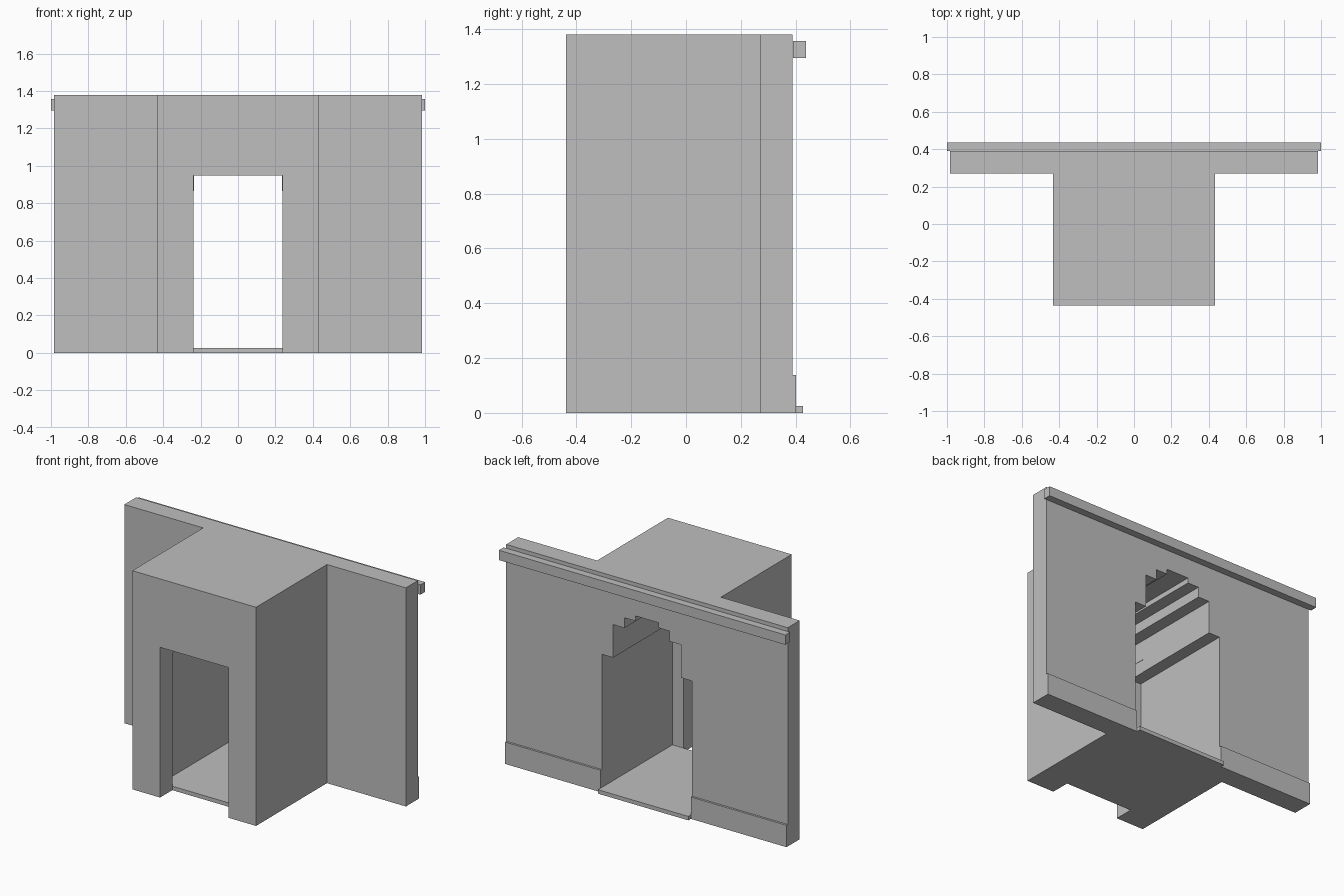
import bpy, bmesh, math
from mathutils import Vector

if "Cube" in bpy.data.objects:
    bpy.data.objects.remove(bpy.data.objects["Cube"])

H = 1.38            # wall height
WX = 0.983          # wall half width
BX = 0.432          # porch block half width
FRONT, WALL, BACK = -0.437, 0.27, 0.389
INNER = -0.315      # inner face of the front doorway wall
R, SPRING, STEPS = 0.315, 0.865, 4   # stepped vault

plaster = bpy.data.materials.new("plain_grey")
plaster.diffuse_color = (0.52, 0.52, 0.52, 1)
plaster.use_nodes = True
plaster.node_tree.nodes["Principled BSDF"].inputs["Base Color"].default_value = plaster.diffuse_color


def prism(name, pts, offset):
    """Extrude a closed outline of 3D points along an offset."""
    bm = bmesh.new()
    face = bm.faces.new([bm.verts.new(p) for p in pts])
    ext = bmesh.ops.extrude_face_region(bm, geom=[face])["geom"]
    bmesh.ops.translate(bm, vec=Vector(offset),
                        verts=[g for g in ext if isinstance(g, bmesh.types.BMVert)])
    bmesh.ops.recalc_face_normals(bm, faces=bm.faces)
    me = bpy.data.meshes.new(name)
    bm.to_mesh(me)
    bm.free()
    me.materials.append(plaster)
    ob = bpy.data.objects.new(name, me)
    bpy.context.collection.objects.link(ob)
    return ob


def box(name, x0, x1, y0, y1, z0, z1):
    return prism(name, [(x0, y0, z0), (x1, y0, z0), (x1, y1, z0), (x0, y1, z0)],
                 (0, 0, z1 - z0))


# Wall and porch block: one T-shaped plan
half = [(BX, FRONT), (BX, WALL), (WX, WALL), (WX, BACK)]
plan = half + [(-x, y) for x, y in reversed(half)]
body = prism("wall_and_porch", [(x, y, 0) for x, y in plan], (0, 0, H))

# Cutter for the passage with its stepped vault
side = [(R, -0.1), (R, SPRING)]
for i in range(STEPS - 1, 0, -1):
    x = R * i / STEPS
    z = SPRING + math.sqrt(R * R - x * x)
    side += [(x, side[-1][1]), (x, z)]
outline = side + [(-x, z) for x, z in reversed(side)]
passage = prism("passage_cutter", [(x, INNER, z) for x, z in outline], (0, 1, 0))

# Cutter for the front doorway
doorway = box("doorway_cutter", -0.238, 0.238, -0.6, -0.2, -0.1, 0.948)

bpy.context.view_layer.objects.active = body
for cutter in (passage, doorway):
    mod = body.modifiers.new(cutter.name, 'BOOLEAN')
    mod.operation = 'DIFFERENCE'
    mod.solver = 'EXACT'
    mod.object = cutter
    cutter.hide_render = True
    bpy.ops.object.modifier_apply(modifier=mod.name)
    bpy.data.objects.remove(cutter)

# Floor slab, slightly proud of the back wall
box("floor_slab", -R, R, INNER, 0.427, 0, 0.025)

# Skirting boards on either side of the arch
for s, label in ((-1, "left"), (1, "right")):
    a, b = sorted((s * R, s * WX))
    box("skirting_" + label, a, b, BACK, 0.402, 0, 0.138)

# Moulding rail along the top of the back wall
box("top_moulding", -1.0, 1.0, 0.391, 0.437, 1.295, 1.357)
